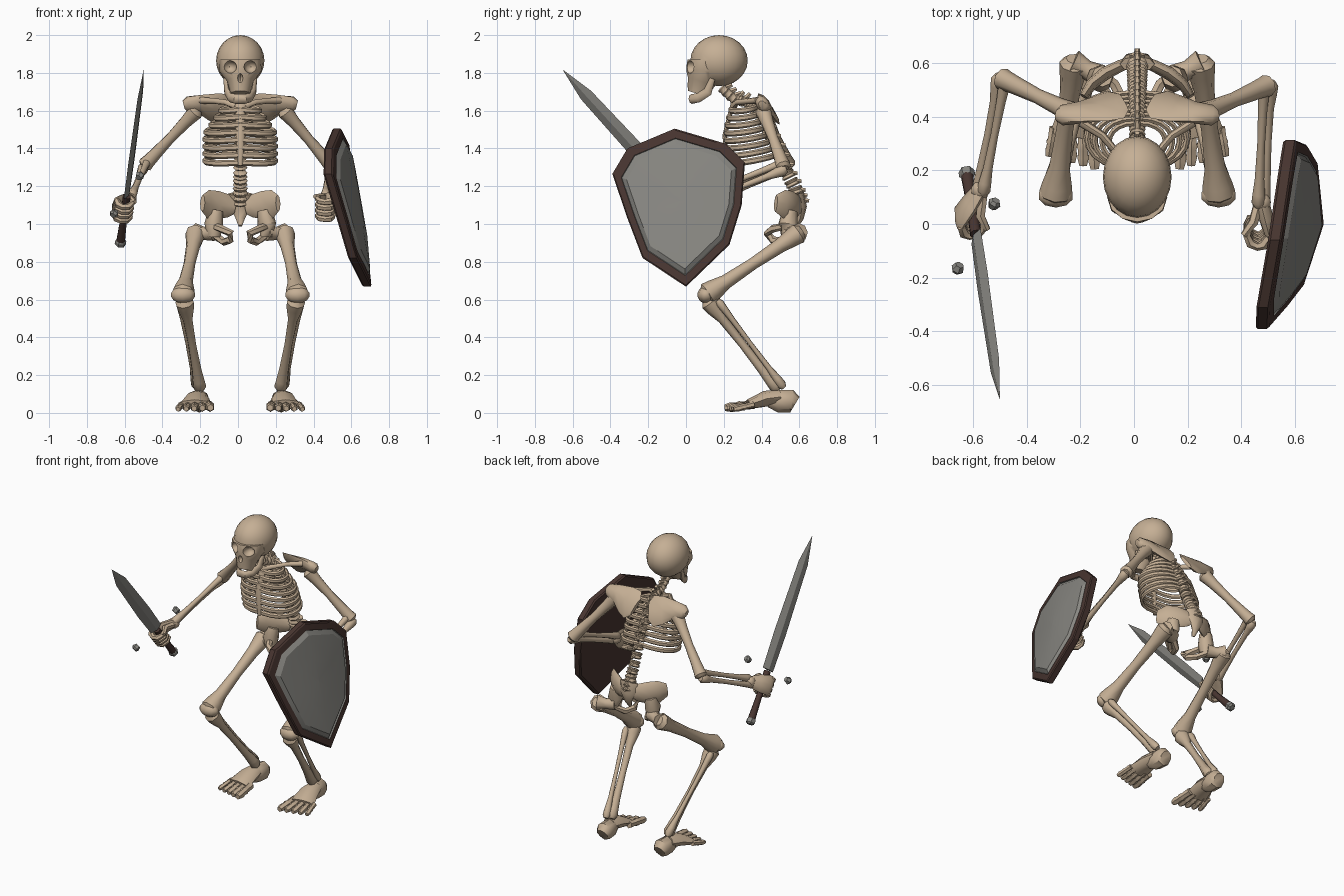
import bpy, bmesh, math
from mathutils import Vector as V

if "Cube" in bpy.data.objects:
    bpy.data.objects.remove(bpy.data.objects["Cube"], do_unlink=True)

CX = 0.012  # body centre line
SIDES = ((1, "left"), (-1, "right"))


def material(name, rgb):
    m = bpy.data.materials.new(name)
    m.use_nodes = True
    m.diffuse_color = (*rgb, 1)
    m.node_tree.nodes["Principled BSDF"].inputs["Base Color"].default_value = (*rgb, 1)
    return m


BONE = material("bone", (0.56, 0.43, 0.30))
METAL = material("grey metal", (0.25, 0.245, 0.225))
WOOD = material("dark wood", (0.065, 0.036, 0.03))


def finish(name, bm, mats, angle=40):
    bmesh.ops.recalc_face_normals(bm, faces=bm.faces)
    mesh = bpy.data.meshes.new(name)
    bm.to_mesh(mesh)
    bm.free()
    ob = bpy.data.objects.new(name, mesh)
    bpy.context.collection.objects.link(ob)
    for m in mats:
        mesh.materials.append(m)
    smooth(ob, angle)
    return ob


def smooth(ob, angle):
    bpy.ops.object.select_all(action="DESELECT")
    ob.select_set(True)
    bpy.context.view_layer.objects.active = ob
    bpy.ops.object.shade_smooth_by_angle(angle=math.radians(angle))


def tube(name, pts, radii, ref=(0, 0, 1), sides=8, mat=BONE, loop=False, angle=45):
    """Sweep an ellipse along points; each radius is a number or (along ref, across)."""
    pts, n = [V(p) for p in pts], len(pts)
    bm, rings = bmesh.new(), []
    for i, p in enumerate(pts):
        t = pts[(i + 1) % n] - pts[i - 1] if loop else pts[min(i + 1, n - 1)] - pts[max(i - 1, 0)]
        t.normalize()
        u = V(ref) - t * t.dot(V(ref))
        if u.length < 0.05:
            u = t.orthogonal()
        u.normalize()
        w = t.cross(u)
        r = radii[i] if isinstance(radii, list) else radii
        a, b = r if isinstance(r, tuple) else (r, r)
        rings.append([bm.verts.new(p + u * a * math.cos(k * math.tau / sides)
                                   + w * b * math.sin(k * math.tau / sides)) for k in range(sides)])
    for i in range(n if loop else n - 1):
        r0, r1 = rings[i], rings[(i + 1) % n]
        for k in range(sides):
            j = (k + 1) % sides
            bm.faces.new((r0[k], r0[j], r1[j], r1[k]))
    if not loop:
        bm.faces.new(rings[0])
        bm.faces.new(rings[-1])
    return finish(name, bm, [mat], angle)


def bone(name, a, b, r, e0, e1):
    """Long bone: slim shaft with knobbed ends."""
    a, b = V(a), V(b)
    ts = (-0.04, 0, 0.07, 0.2, 0.5, 0.8, 0.93, 1, 1.04)
    rr = [e0 * 0.6, e0, e0 * 0.9, r * 1.1, r * 0.9, r * 1.1, e1 * 0.9, e1, e1 * 0.6]
    return tube(name, [a.lerp(b, t) for t in ts], rr)


def blob(name, c, r, seg=16):
    bm = bmesh.new()
    bmesh.ops.create_uvsphere(bm, u_segments=seg, v_segments=seg // 2 + 2, radius=1)
    for v in bm.verts:
        v.co = V((c[k] + v.co[k] * r[k] for k in range(3)))
    return finish(name, bm, [BONE], 60)


def boolean(ob, other, op):
    mod = ob.modifiers.new(op, "BOOLEAN")
    mod.object, mod.operation, mod.solver = other, op, "EXACT"
    bpy.context.view_layer.objects.active = ob
    bpy.ops.object.modifier_apply(modifier=mod.name)
    bpy.data.objects.remove(other, do_unlink=True)


# Skull with carved eye sockets and nose
skull = blob("skull", (CX, 0.175, 1.865), (0.128, 0.152, 0.135), 20)
face = tube("face", [(CX, 0.1, 1.87), (CX, 0.1, 1.81), (CX, 0.08, 1.755), (CX, 0.06, 1.69)],
            [(0.11, 0.092), (0.112, 0.1), (0.07, 0.078), (0.052, 0.052)], ref=(1, 0, 0), sides=12)
boolean(skull, face, "UNION")
for s, side in SIDES:
    boolean(skull, blob("socket_cutter", (CX + s * 0.056, 0.01, 1.832), (0.037, 0.055, 0.034), 12), "DIFFERENCE")
boolean(skull, blob("nose_cutter", (CX, -0.005, 1.772), (0.017, 0.04, 0.026), 8), "DIFFERENCE")
smooth(skull, 40)
half_jaw = [(0.078, 0.14, 1.77), (0.07, 0.115, 1.70), (0.05, 0.065, 1.668), (0.025, 0.03, 1.662)]
jaw = [(CX + x, y, z) for x, y, z in half_jaw] + [(CX - x, y, z) for x, y, z in reversed(half_jaw)]
widths = [(0.015, 0.012), (0.025, 0.014), (0.025, 0.016), (0.026, 0.018)]
tube("jaw", jaw, widths + widths[::-1])

# Spine: vertebrae strung along a bent path
spine = [V((CX, y, z)) for y, z in ((0.2, 1.71), (0.25, 1.665), (0.32, 1.645), (0.385, 1.58), (0.44, 1.48),
                                   (0.49, 1.38), (0.535, 1.27), (0.58, 1.18), (0.6, 1.12))]
COUNT = 18
for i in range(COUNT):
    f = i / (COUNT - 1) * (len(spine) - 1.01)
    k = int(f)
    p, d = spine[k].lerp(spine[k + 1], f - k), (spine[k + 1] - spine[k]).normalized()
    r = 0.027 + 0.016 * i / COUNT
    tube(f"vertebra_{i + 1}", [p - d * 0.02, p - d * 0.013, p, p + d * 0.013, p + d * 0.02],
         [r * 0.8, r, r * 0.8, r, r * 0.8], ref=(1, 0, 0))
    back = V((0, -d.z, d.y))
    back = back if back.y > 0 else -back
    tube(f"spinous_process_{i + 1}", [p + back * 0.02, p + back * 0.05 + d * 0.015],
         [(0.014, 0.016), (0.01, 0.011)], ref=(1, 0, 0), sides=6)
tube("sacrum", [(CX, 0.595, 1.16), (CX, 0.615, 1.09), (CX, 0.605, 1.03), (CX, 0.585, 0.99)],
     [(0.065, 0.03), (0.055, 0.025), (0.025, 0.018), (0.01, 0.01)], ref=(1, 0, 0))

# Rib cage
tube("sternum", [(CX, 0.25, 1.64), (CX, 0.235, 1.59), (CX, 0.205, 1.47), (CX, 0.215, 1.31)],
     [(0.035, 0.012), (0.025, 0.012), (0.024, 0.012), (0.012, 0.01)], ref=(1, 0, 0))
RIBS = 8
for i in range(RIBS):
    f = i / (RIBS - 1)
    yb, zb = 0.375 + 0.115 * f, 1.625 - 0.25 * f
    yf, zf = 0.235 - 0.09 * f * (1 - f) - 0.01 * f, 1.605 - 0.28 * f
    w = 0.105 + 0.085 * min(1, f * 2.2)
    for s, side in SIDES:
        path = []
        for j in range(11):
            a = math.pi * j / 10
            m = (1 - math.cos(a)) / 2
            path.append((CX + s * w * math.sin(a) ** 0.8, yb + (yf - yb) * m,
                         zb + (zf - zb) * m - 0.015 * math.sin(a)))
        tube(f"{side}_rib_{i + 1}", path, (0.0165, 0.011), sides=6)

for s, side in SIDES:
    def P(x, y, z):
        return (CX + s * x, y, z)

    # Shoulder girdle
    tube(side + "_clavicle", [P(0.025, 0.255, 1.625), P(0.08, 0.27, 1.645), P(0.13, 0.33, 1.65), P(0.21, 0.38, 1.655)],
         [0.018, 0.014, 0.015, 0.018])
    tube(side + "_scapula", [P(0.05, 0.455, 1.6), P(0.08, 0.445, 1.605), P(0.14, 0.43, 1.62),
                             P(0.21, 0.415, 1.635), P(0.28, 0.405, 1.635), P(0.3, 0.405, 1.63)],
         [(0.06, 0.012), (0.1, 0.018), (0.09, 0.02), (0.06, 0.03), (0.045, 0.035), (0.025, 0.02)],
         ref=(0, -0.55, 0.8))

    # Pelvis half: flared wing and lower loop
    tube(side + "_hip_wing", [P(0.03, 0.6, 1.09), P(0.06, 0.59, 1.095), P(0.12, 0.56, 1.1), P(0.17, 0.52, 1.105), P(0.2, 0.475, 1.11)],
         [(0.04, 0.02), (0.06, 0.022), (0.075, 0.025), (0.075, 0.022), (0.045, 0.015)])
    tube(side + "_hip_socket", [P(0.13, 0.55, 1.07), P(0.14, 0.54, 1.0), P(0.14, 0.54, 0.93)], [0.04, 0.05, 0.035])
    tube(side + "_hip_loop", [P(0.14, 0.53, 0.99), P(0.1, 0.46, 0.975), P(0.05, 0.43, 0.95), P(0.055, 0.46, 0.915),
                              P(0.085, 0.52, 0.905), P(0.13, 0.555, 0.935)], 0.021, sides=6, loop=True)

    # Leg
    tube(side + "_femur_neck", [P(0.14, 0.55, 0.955), P(0.19, 0.575, 0.95), P(0.24, 0.6, 0.955)], [0.045, 0.035, 0.05])
    bone(side + "_femur", P(0.235, 0.595, 0.95), P(0.303, 0.115, 0.63), 0.035, 0.055, 0.062)
    blob(side + "_kneecap", P(0.303, 0.105, 0.625), (0.068, 0.045, 0.045), 10)
    bone(side + "_tibia", P(0.295, 0.125, 0.585), P(0.215, 0.475, 0.14), 0.024, 0.05, 0.036)
    bone(side + "_fibula", P(0.32, 0.18, 0.58), P(0.235, 0.505, 0.15), 0.014, 0.022, 0.026)

    # Foot
    tube(side + "_heel", [P(0.215, 0.58, 0.05), P(0.215, 0.56, 0.062), P(0.218, 0.49, 0.062), P(0.225, 0.44, 0.07)],
         [(0.04, 0.04), (0.06, 0.055), (0.06, 0.05), (0.04, 0.04)])
    tube(side + "_midfoot", [P(0.222, 0.5, 0.085), P(0.228, 0.42, 0.075), P(0.24, 0.33, 0.045)],
         [(0.04, 0.045), (0.042, 0.065), (0.026, 0.085)])
    for k in range(5):
        x0, x1 = 0.168 + 0.036 * k, 0.158 + 0.043 * k
        tip, r = 0.205 + 0.012 * k, 0.027 - 0.002 * k
        path = [V(P(x0, 0.36, 0.045)).lerp(V(P(x1, tip, r)), t) for t in (0, 0.4, 0.5, 0.6, 0.8, 1)]
        tube(f"{side}_toe_{k + 1}", path, [r * q for q in (0.9, 0.8, 1, 0.8, 0.95, 0.65)], sides=6)


def arm(side, s, shoulder, elbow, wrist, grip, axis):
    """Upper arm, two forearm bones and a fist closed around an axis."""
    bone(side + "_humerus", shoulder, elbow, 0.031, 0.045, 0.042)
    elbow, wrist, c, d = V(elbow), V(wrist), V(grip), V(axis).normalized()
    off = V((0.012 * s, 0, 0.02))
    bone(side + "_radius", elbow + off, wrist + off, 0.016, 0.024, 0.026)
    bone(side + "_ulna", elbow - off, wrist - off, 0.016, 0.03, 0.022)
    e1 = wrist - elbow
    e1 = (e1 - d * e1.dot(d)).normalized()
    e2 = d.cross(e1) * s
    R = 0.042
    blob(side + "_wrist", wrist, (0.036, 0.036, 0.036), 10)
    tube(side + "_palm", [wrist, wrist.lerp(c - e2 * R, 0.5), c - e2 * R, c - e2 * R + e1 * 0.025],
         [(0.035, 0.028), (0.055, 0.028), (0.065, 0.024), (0.06, 0.016)], ref=d)
    for k in range(4):
        o = c + d * (0.033 * (k - 1.5))
        arc = [math.radians(a) for a in (170, 125, 90, 50, 5, -40)]
        tube(f"{side}_finger_{k + 1}", [o + e2 * R * math.cos(a) + e1 * R * 1.15 * math.sin(a) for a in arc],
             [0.016, 0.02, 0.016, 0.018, 0.015, 0.01], ref=d, sides=6)
    tube(side + "_thumb", [wrist + e2 * 0.01, c - e1 * 0.045 + e2 * 0.02 + d * 0.04, c + e2 * 0.055 + d * 0.06],
         [0.02, 0.019, 0.012], ref=d, sides=6)


blade_dir = V((0.09, -0.615, 0.67)).normalized()
guard = V((0.0675, 0.12, 0.1))
base = V((-0.588, -0.045, 1.155))
arm("right", 1, (-0.225, 0.41, 1.595), (-0.49, 0.54, 1.315), (-0.572, 0.125, 1.135), (-0.605, 0.025, 1.085), blade_dir)
arm("left", -1, (0.25, 0.41, 1.595), (0.495, 0.515, 1.305), (0.475, 0.08, 1.135), (0.462, -0.02, 1.09), (0, -0.4, 0.9))

# Sword
tube("sword_blade", [base + blade_dir * t for t in (0, 0.25, 0.72, 0.9)],
     [(0.042, 0.012), (0.047, 0.012), (0.038, 0.009), (0.001, 0.001)], ref=guard, sides=4, mat=METAL, angle=10)
tube("sword_grip", [base - blade_dir * t for t in (0.01, 0.18, 0.33)], [0.022, 0.019, 0.024],
     ref=guard, mat=WOOD)
pommel = base - blade_dir * 0.345
tube("sword_pommel", [pommel + blade_dir * t for t in (0.024, 0.01, -0.012, -0.022)], [0.02, 0.03, 0.03, 0.018],
     ref=guard, sides=6, mat=METAL, angle=20)
for s, side in SIDES:
    tip, g = base + guard * s, guard.normalized() * s
    tube(side + "_guard_tip", [tip - g * 0.018, tip + g * 0.005, tip + g * 0.018],
         [0.017, 0.025, 0.016], ref=blade_dir, sides=6, mat=METAL, angle=20)

# Shield: concentric rings on a bowed, tilted surface
outline = [(-0.06, 1.505), (0.21, 1.425), (0.312, 1.325), (0.295, 1.1), (0.23, 0.89),
           (0, 0.668), (-0.23, 0.82), (-0.31, 1.03), (-0.39, 1.265), (-0.31, 1.4)]
cy, cz = -0.03, 1.12
rings = [(0.01, -0.05, 0), (0.5, -0.05, 0), (0.98, -0.05, 0), (1, -0.04, 0), (1, -0.006, 0), (0.98, 0, 0),
         (0.87, 0, 0), (0.86, -0.008, 1), (0.79, 0.01, 1), (0.4, 0.012, 1), (0.01, 0.012, 1)]
bm = bmesh.new()
loops = []
for scale, lift, m in rings:
    row = []
    for y, z in outline:
        y, z = cy + (y - cy) * scale, cz + (z - cz) * scale
        x = 0.63 + 0.14 * y - 0.18 * (z - 1.1) - 0.3 * y * y
        row.append(bm.verts.new((x + lift, y, z)))
    loops.append(row)
for i in range(len(rings) - 1):
    for k in range(len(outline)):
        j = (k + 1) % len(outline)
        bm.faces.new((loops[i][k], loops[i][j], loops[i + 1][j], loops[i + 1][k])).material_index = rings[i + 1][2]
bm.faces.new(loops[0])
bm.faces.new(loops[-1]).material_index = 1
finish("shield", bm, [WOOD, METAL], 25)
